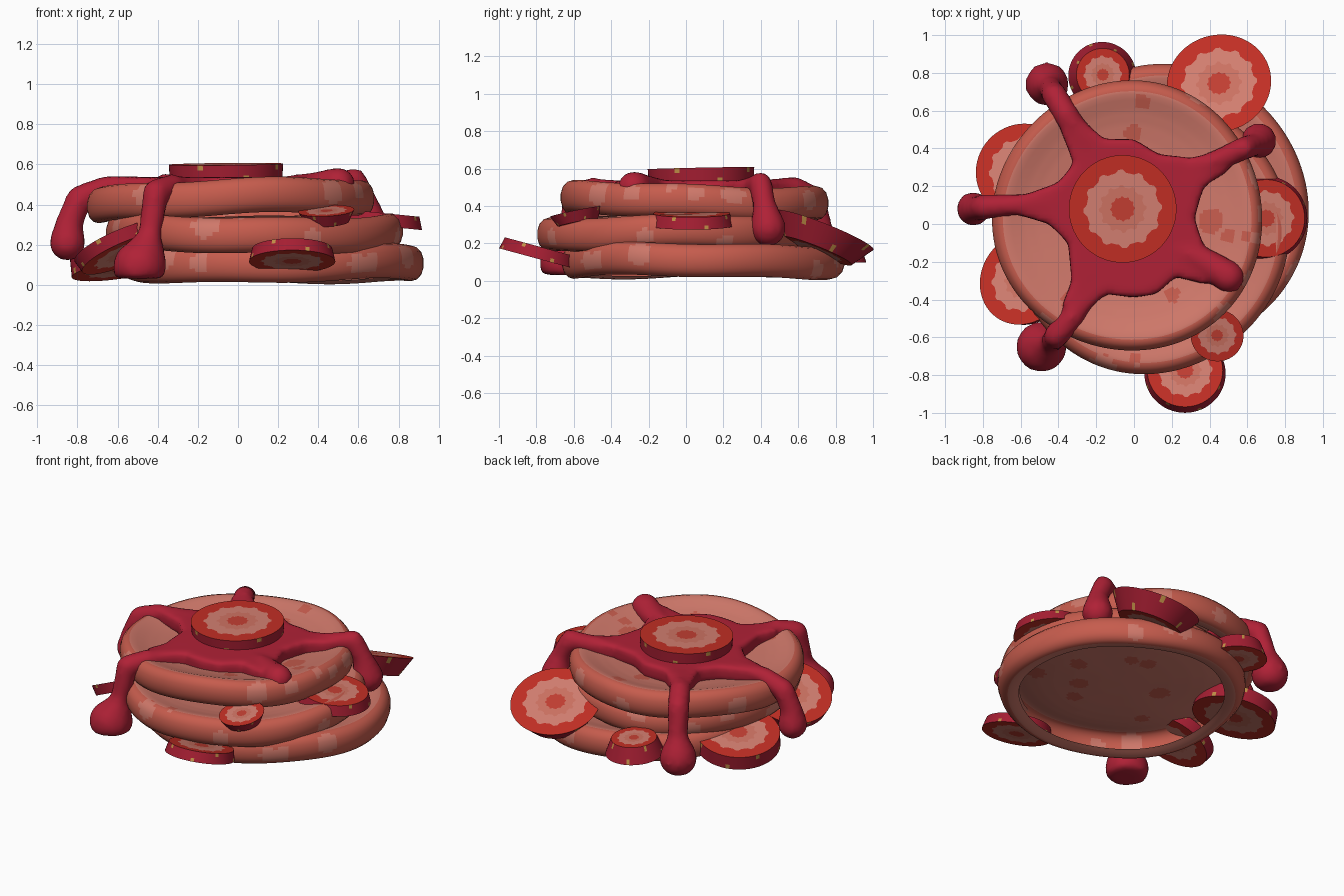
import bpy, bmesh, math, random
from mathutils import Vector

if "Cube" in bpy.data.objects:
    bpy.data.objects.remove(bpy.data.objects["Cube"])

random.seed(4)


def material(name, rgb):
    m = bpy.data.materials.new(name)
    lin = [((c / 255 + 0.055) / 1.055) ** 2.4 for c in rgb]
    m.diffuse_color = (*lin, 1)
    m.use_nodes = True
    m.node_tree.nodes["Principled BSDF"].inputs["Base Color"].default_value = m.diffuse_color
    return m


EDGE = material("pancake edge", (198, 92, 77))
TOP = material("pancake face", (207, 120, 106))
SAUCE = material("berry sauce", (176, 33, 54))
SKIN = material("strawberry skin", (165, 30, 50))
RED = material("strawberry red", (193, 46, 36))
PINK = material("strawberry pink", (204, 114, 98))
PALE = material("strawberry pale pink", (210, 126, 112))
CORE = material("strawberry core", (194, 62, 50))
SEED = material("strawberry seed", (196, 145, 72))


def finish(bm, name, mats, smooth=True):
    bmesh.ops.recalc_face_normals(bm, faces=bm.faces)
    me = bpy.data.meshes.new(name)
    bm.to_mesh(me)
    bm.free()
    ob = bpy.data.objects.new(name, me)
    bpy.context.collection.objects.link(ob)
    for m in mats:
        me.materials.append(m)
    if smooth:
        bpy.context.view_layer.objects.active = ob
        ob.select_set(True)
        bpy.ops.object.shade_smooth_by_angle(angle=math.radians(40))
        ob.select_set(False)
    return ob


def lathe(bm, n, rings, point, closed=True):
    """Body of rings round a pole, closed by a second pole or left open; returns (face, band, segment)."""
    end = rings - 1 if closed else rings
    rows = [[bm.verts.new(point(k, 2 * math.pi * i / n, i)) for i in range(n)] for k in range(1, end)]
    first = bm.verts.new(point(0, 0, 0))
    last = bm.verts.new(point(rings - 1, 0, 0)) if closed else None
    out = []
    for i in range(n):
        j = (i + 1) % n
        out.append((bm.faces.new((first, rows[0][i], rows[0][j])), 0, i))
        for k in range(len(rows) - 1):
            a, b = rows[k], rows[k + 1]
            out.append((bm.faces.new((a[i], b[i], b[j], a[j])), k + 1, i))
        if closed:
            out.append((bm.faces.new((last, rows[-1][j], rows[-1][i])), rings - 2, i))
    return out


# Pancakes: dished top, rounded wavy rim tucked under, hollow below, blotches of the other colour
HALF = [(0, .018), (.2, .02), (.4, .025), (.56, .034), (.68, .046), (.77, .06), (.83, .073),
        (.88, .084), (.92, .088), (.955, .08), (.985, .056), (1, .02)]
KEYS = HALF + [(r, -z) for r, z in reversed(HALF) if r > .8]
PROFILE = []
for (r0, z0), (r1, z1) in zip(KEYS, KEYS[1:]):       # finer rings so blotches have soft outlines
    steps = max(1, round(math.hypot(r1 - r0, z1 - z0) / .025))
    PROFILE += [(r0 + (r1 - r0) * s / steps, z0 + (z1 - z0) * s / steps) for s in range(steps)]
PROFILE.append(KEYS[-1])


def pancake(name, cx, cy, cz, R, phase, tilt):
    bm = bmesh.new()

    def point(k, a, i):
        r, z = PROFILE[k]
        wave = r * r * (.012 * math.sin(2 * a + phase) + .007 * math.sin(5 * a + 2 * phase))
        wave += r * (tilt[0] * math.cos(a) + tilt[1] * math.sin(a))
        rr = R * r * (1 + .012 * math.sin(3 * a + phase))
        return (cx + rr * math.cos(a), cy + rr * math.sin(a), cz + z + wave)

    faces = lathe(bm, 150, len(PROFILE), point, closed=False)
    spots = []
    for s in range(20):
        a, rim = random.uniform(0, 6.283), s % 2
        d = R if rim else R * math.sqrt(random.uniform(.05, .85))
        z = random.uniform(-.06, .06) if rim else .045
        spots.append((Vector((cx + d * math.cos(a), cy + d * math.sin(a), cz + z)), random.uniform(.045, .07)))
    for f, k, i in faces:
        f.material_index = 0 if min(PROFILE[k][0], PROFILE[k + 1][0]) > .9 else 1
        c = f.calc_center_median()
        if any((c - p).length < q for p, q in spots):
            f.material_index = 1 - f.material_index
    finish(bm, name, [EDGE, TOP])


pancake("bottom_pancake", .165, .085, .107, .755, 2.6, (0, 0))
pancake("middle_pancake", .075, -.05, .255, .74, 1.0, (0, 0))
pancake("top_pancake", -.03, .04, .42, .715, 4.0, (.012, -.014))

# Sauce: web on the top pancake plus drips (x, y, z, radius), fused and smoothed
WEB = [(-.62, .14), (-.4, .22), (-.32, .32), (-.42, .58), (-.27, .55), (-.16, .45), (0, .45), (.13, .37),
       (.3, .35), (.48, .39), (.5, .28), (.37, .2), (.32, .03), (.37, -.12), (.45, -.2), (.38, -.32),
       (.22, -.28), (.12, -.37), (0, -.39), (-.15, -.37), (-.27, -.48), (-.38, -.43), (-.33, -.3),
       (-.35, -.1), (-.45, 0), (-.62, .05)]
DRIPS = [
    [(-.3, .12, .48, .06), (-.65, .1, .49, .06), (-.79, .09, .43, .07), (-.845, .08, .3, .07), (-.85, .08, .21, .095)],
    [(-.2, .35, .48, .06), (-.36, .58, .49, .07), (-.42, .68, .44, .07), (-.45, .73, .25, .065), (-.46, .74, .13, .12)],
    [(.25, .27, .48, .05), (.47, .35, .5, .06), (.58, .4, .52, .065), (.64, .42, .4, .065), (.66, .44, .28, .1)],
    [(.2, -.12, .48, .06), (.38, -.2, .49, .075), (.5, -.28, .5, .09)],
    [(-.2, -.3, .48, .05), (-.33, -.5, .49, .065), (-.41, -.59, .46, .07), (-.44, -.63, .24, .06),
     (-.48, -.65, .1, .13), (-.49, -.65, .09, .14)],
]
bm = bmesh.new()
web = bm.faces.new([bm.verts.new((x, y, .425)) for x, y in WEB])
up = bmesh.ops.extrude_face_region(bm, geom=[web])
bmesh.ops.translate(bm, vec=(0, 0, .112), verts=[v for v in up["geom"] if isinstance(v, bmesh.types.BMVert)])
for path in DRIPS:
    for p, q in zip(path, path[1:]):
        steps = 8
        for s in range(steps + 1):
            t = s / steps
            x, y, z, r = (a + (b - a) * t for a, b in zip(p, q))
            res = bmesh.ops.create_icosphere(bm, subdivisions=2, radius=r)
            bmesh.ops.translate(bm, vec=(x, y, z), verts=res["verts"])
for v in bm.verts:      # drip ends are flattened just above the plate
    v.co.z = max(v.co.z, .03)
sauce = finish(bm, "berry_sauce", [SAUCE], smooth=False)
rm = sauce.modifiers.new("fuse", 'REMESH')
rm.mode, rm.voxel_size, rm.use_smooth_shade = 'VOXEL', .022, True
sm = sauce.modifiers.new("soften", 'SMOOTH')
sm.factor, sm.iterations = .5, 7


# Strawberry slices: tapered discs with star-shaped flesh on both faces and seeds on the skin
def slice_(name, pos, normal, r_top, r_bot, thick):
    n = 60
    bm = bmesh.new()
    cap = [(0, 0), (.1, 0), (.22, .012), (.42, .025), (.7, .03), (1, 0)]    # radius, jag
    rows = [(r * r_top, j * r_top, 0) for r, j in cap]
    rows += [(r_top + (r_bot - r_top) * t, 0, -thick * t) for t in (.33, .67)]
    rows += [(r * r_bot, j * r_bot, -thick) for r, j in reversed(cap)]
    turn = Vector((0, 0, 1)).rotation_difference(Vector(normal))

    def point(k, a, i):
        r, j, z = rows[k]
        r += j * (1 if i % 5 < 2 else -1)
        return Vector(pos) + turn @ Vector((r * math.cos(a), r * math.sin(a), z))

    band = [3, 3, 1, 2, 0, 4, 4, 4, 0, 2, 1, 3, 3]
    for f, k, i in lathe(bm, n, len(rows), point):
        f.material_index = band[k]
        if (k == 7 and i % 15 == 3) or (k == 5 and i % 15 == 10):
            f.material_index = 5
    finish(bm, name, [RED, PINK, PALE, CORE, SKIN, SEED])


slice_("top_slice", (-.06, .08, .602), (-.01, -.02, 1), .285, .28, .08)
slice_("back_right_slice", (.45, .745, .27), (-.12, .37, .92), .278, .2, .12)
slice_("back_left_slice", (-.165, .79, .21), (.03, .06, 1), .14, .18, .1)
slice_("left_rear_slice", (-.585, .28, .165), (-.15, .17, .97), .255, .26, .09)
slice_("left_front_slice", (-.585, -.29, .215), (-.38, .24, .89), .25, .235, .065)
slice_("right_slice", (.7, .03, .36), (.1, 0, 1), .205, .225, .065)
slice_("front_right_slice", (.44, -.59, .37), (-.05, -.2, .97), .14, .11, .06)
slice_("front_slice", (.27, -.775, .18), (0, .26, .96), .2, .215, .065)
